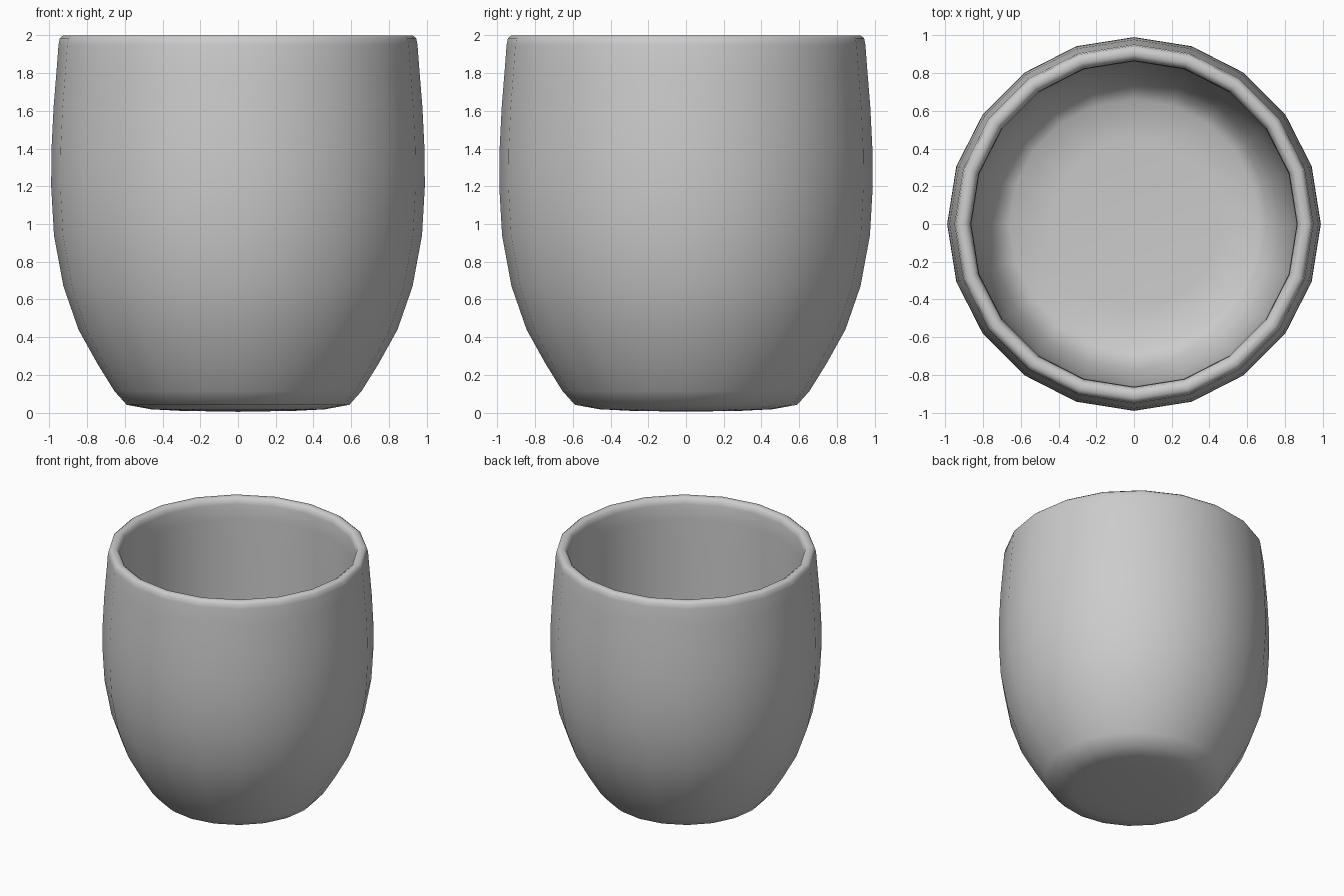
import bpy, bmesh, math

if "Cube" in bpy.data.objects:
    bpy.data.objects.remove(bpy.data.objects["Cube"])

SIDES = 20

# Cup cross-section (radius, height): underside, outer wall, rim, inner wall, floor
profile = [
    (0, 0.005), (0.3, 0.01), (0.46, 0.018), (0.59, 0.042), (0.655, 0.115),
    (0.745, 0.26), (0.845, 0.44), (0.925, 0.67), (0.975, 0.94),
    (0.99, 1.2), (0.988, 1.4), (0.977, 1.62), (0.96, 1.83), (0.951, 1.95),
    (0.944, 1.985), (0.925, 2.0), (0.895, 2.0), (0.874, 1.985),
    (0.865, 1.95), (0.863, 1.83), (0.862, 1.6), (0.861, 1.3),
    (0.86, 1.0), (0.85, 0.75), (0.82, 0.55),
    (0.77, 0.40), (0.72, 0.32), (0.66, 0.28), (0.45, 0.265), (0, 0.26),
]


def lathe(name, points, sides):
    """Revolve a profile that starts and ends on the z axis."""
    bm = bmesh.new()
    rings = []
    for r, z in points:
        if r == 0:
            rings.append([bm.verts.new((0, 0, z))] * sides)
        else:
            rings.append([bm.verts.new((r * math.cos(math.tau * i / sides),
                                        r * math.sin(math.tau * i / sides), z))
                          for i in range(sides)])
    for low, high in zip(rings, rings[1:]):
        for i in range(sides):
            j = (i + 1) % sides
            corners = dict.fromkeys((low[i], low[j], high[j], high[i]))
            bm.faces.new(list(corners)).smooth = True
    bmesh.ops.recalc_face_normals(bm, faces=bm.faces[:])
    mesh = bpy.data.meshes.new(name)
    bm.to_mesh(mesh)
    bm.free()
    obj = bpy.data.objects.new(name, mesh)
    bpy.context.collection.objects.link(obj)
    return obj


# Handleless cup
lathe("cup", profile, SIDES)
